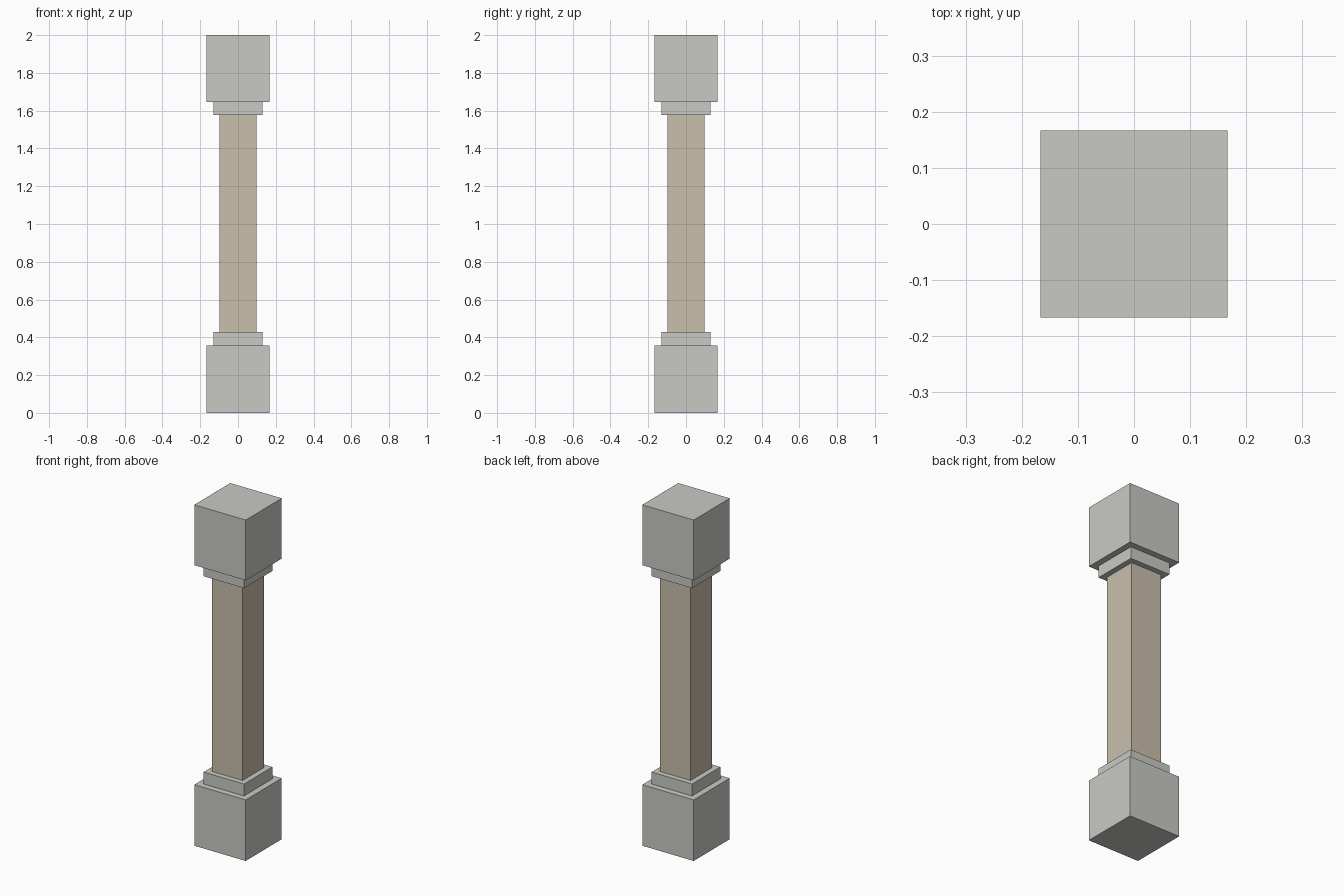
import bpy
import bmesh
from mathutils import Matrix

cube = bpy.data.objects.get("Cube")
if cube:
    bpy.data.objects.remove(cube, do_unlink=True)


def make_material(name, rgb):
    mat = bpy.data.materials.new(name)
    mat.use_nodes = True
    mat.diffuse_color = (*rgb, 1)
    bsdf = mat.node_tree.nodes["Principled BSDF"]
    bsdf.inputs["Base Color"].default_value = (*rgb, 1)
    bsdf.inputs["Roughness"].default_value = 0.8
    return mat


def square_block(name, half, z0, z1, mat):
    """Square block centred on the z axis, from z0 to z1."""
    bm = bmesh.new()
    place = Matrix.Translation((0, 0, (z0 + z1) / 2))
    size = Matrix.Diagonal((half * 2, half * 2, z1 - z0, 1))
    bmesh.ops.create_cube(bm, size=1, matrix=place @ size)
    mesh = bpy.data.meshes.new(name)
    bm.to_mesh(mesh)
    bm.free()
    mesh.materials.append(mat)
    obj = bpy.data.objects.new(name, mesh)
    bpy.context.collection.objects.link(obj)
    return obj


grey_stone = make_material("grey stone", (0.584, 0.591, 0.558))
tan_stone = make_material("tan stone", (0.584, 0.521, 0.413))

# Base and its collar
square_block("base_block", 0.167, 0.0, 0.358, grey_stone)
square_block("base_collar", 0.131, 0.358, 0.428, grey_stone)

# Shaft
square_block("shaft", 0.099, 0.428, 1.577, tan_stone)

# Top collar and capital
square_block("top_collar", 0.131, 1.577, 1.646, grey_stone)
square_block("top_block", 0.167, 1.646, 2.0, grey_stone)
